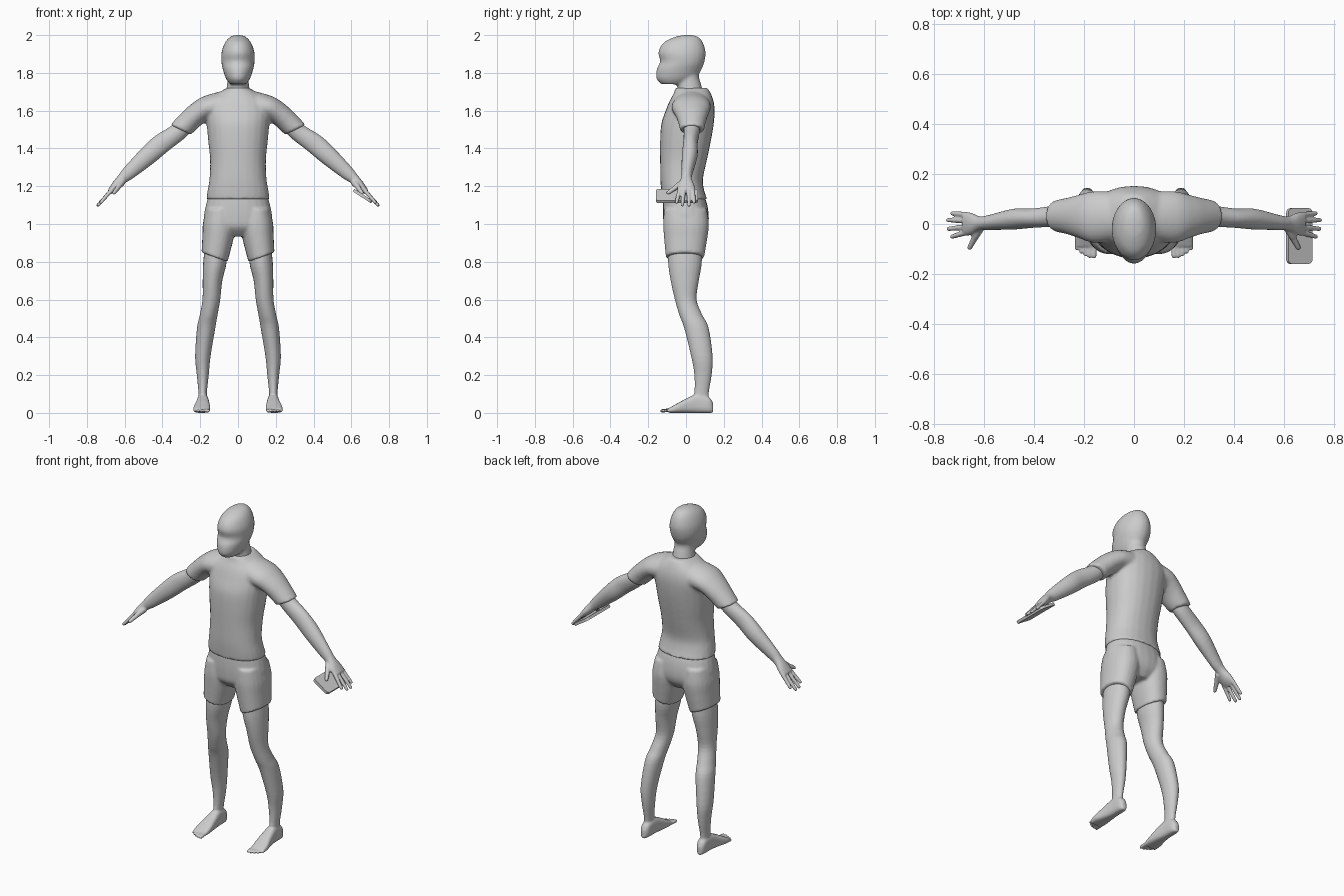
import bpy
import bmesh
import math
from mathutils import Vector, Matrix

cube = bpy.data.objects.get("Cube")
if cube:
    bpy.data.objects.remove(cube, do_unlink=True)

grey = bpy.data.materials.new("plain grey")
grey.use_nodes = True
grey.diffuse_color = (0.6, 0.6, 0.6, 1)
grey.node_tree.nodes["Principled BSDF"].inputs["Base Color"].default_value = grey.diffuse_color

SIDES = 24
STEPS = 4


# ---- helpers ----
def spline(rows):
    """Pass a smooth curve through rows of numbers."""
    result = []
    last = len(rows) - 1
    for i in range(last):
        before, start = rows[max(i - 1, 0)], rows[i]
        end, after = rows[i + 1], rows[min(i + 2, last)]
        for step in range(STEPS):
            t = step / STEPS
            result.append([
                b + t * ((c - a) / 2 + t * (a - 2.5 * b + 2 * c - d / 2 + t * (1.5 * (b - c) + (d - a) / 2)))
                for a, b, c, d in zip(before, start, end, after)])
    result.append(list(rows[last]))
    return result


def loft(bm, rings, side=1, squareness=1.0):
    """Skin a closed tube through (centre, half width, half depth) rings."""
    def bend(value):
        return math.copysign(abs(value) ** squareness, value)

    loops = []
    for centre, across, along in rings:
        loop = []
        for i in range(SIDES):
            angle = math.tau * i / SIDES
            point = centre + across * bend(math.cos(angle)) + along * bend(math.sin(angle))
            point.x *= side
            loop.append(bm.verts.new(point))
        loops.append(loop)
    faces = [bm.faces.new(loops[0]), bm.faces.new(loops[-1])]
    for low, high in zip(loops, loops[1:]):
        for i in range(SIDES):
            j = (i + 1) % SIDES
            faces.append(bm.faces.new((low[i], low[j], high[j], high[i])))
    bmesh.ops.recalc_face_normals(bm, faces=faces)


def slanted(rows):
    """Rings from outer x, z, inner x, z, front y and back y."""
    rings = []
    for xa, za, xb, zb, front, back in spline(rows):
        outer, inner = Vector((xa, 0, za)), Vector((xb, 0, zb))
        middle = (outer + inner) / 2 + Vector((0, (front + back) / 2, 0))
        rings.append((middle, (outer - inner) / 2, Vector((0, (back - front) / 2, 0))))
    return rings


def level(rows):
    """Horizontal rings from z, inner x, outer x, front y and back y."""
    return slanted([(xb, z, xa, z, front, back) for z, xa, xb, front, back in rows])


def centred(rows):
    """Horizontal rings on the middle line from z, half width, front and back."""
    return level([(z, -half, half, front, back) for z, half, front, back in rows])


def tube(bm, start, end, radius, tip):
    """Tapered round-ended digit."""
    start, end = Vector(start), Vector(end)
    axis = (end - start).normalized()
    across = axis.orthogonal().normalized()
    along = axis.cross(across)
    rings = [(start, across * radius, along * radius)]
    for angle in (0, 30, 60, 80):
        size = tip * math.cos(math.radians(angle))
        centre = end - axis * tip * (1 - math.sin(math.radians(angle)))
        rings.append((centre, across * size, along * size))
    loft(bm, rings)


def finish(name, bm, voxel=None, smooth=3, mirror=False):
    """Turn overlapping closed forms into one smooth skin."""
    mesh = bpy.data.meshes.new(name)
    bm.to_mesh(mesh)
    bm.free()
    mesh.materials.append(grey)
    part = bpy.data.objects.new(name, mesh)
    bpy.context.collection.objects.link(part)
    if voxel:
        remesh = part.modifiers.new("Blend", "REMESH")
        remesh.mode = "VOXEL"
        remesh.voxel_size = voxel
        remesh.use_smooth_shade = True
        soften = part.modifiers.new("Soften", "SMOOTH")
        soften.factor = 0.5
        soften.iterations = smooth
    if mirror:
        part.modifiers.new("Mirror", "MIRROR")
    return part


# ---- head and neck ----
bm = bmesh.new()
loft(bm, centred([
    (2.0, .015, -.01, .03), (1.99, .042, -.06, .065), (1.96, .069, -.119, .09),
    (1.91, .087, -.146, .104), (1.86, .088, -.137, .098), (1.82, .081, -.155, .083),
    (1.77, .064, -.157, .05), (1.74, .042, -.13, 0)]))
loft(bm, centred([
    (1.86, .06, -.04, .085), (1.79, .056, -.045, .068), (1.74, .058, -.046, .08),
    (1.66, .07, -.05, .1)]))
finish("head", bm, .008, 4)

# ---- shirt: trunk and two sleeves ----
bm = bmesh.new()
loft(bm, centred([
    (1.72, .06, -.056, .115), (1.69, .11, -.066, .132), (1.65, .155, -.088, .146),
    (1.6, .172, -.108, .152), (1.53, .166, -.131, .147), (1.44, .158, -.137, .132),
    (1.34, .148, -.137, .111), (1.24, .151, -.136, .09), (1.18, .161, -.132, .096),
    (1.13, .168, -.127, .112)]), squareness=.9)
for side in (1, -1):
    loft(bm, slanted([
        (.06, 1.71, .08, 1.54, -.07, .13), (.18, 1.677, .14, 1.555, -.076, .131),
        (.25, 1.633, .19, 1.528, -.056, .117), (.31, 1.577, .225, 1.495, -.04, .104),
        (.358, 1.525, .25, 1.473, -.033, .097)]), side)
finish("shirt", bm, .009, 5)

# ---- shorts: seat and two leg openings ----
bm = bmesh.new()
loft(bm, centred([
    (1.17, .15, -.118, .09), (1.1, .17, -.122, .113), (1.03, .181, -.121, .121),
    (.98, .16, -.112, .112), (.935, .06, -.07, .08)]), squareness=.9)
for side in (1, -1):
    loft(bm, slanted([
        (.17, 1.08, .02, 1.08, -.116, .11), (.186, 1.0, .01, 1.0, -.121, .121),
        (.189, .93, .024, .92, -.116, .113), (.193, .85, .055, .8, -.107, .096)]),
        side, .9)
finish("shorts", bm, .008, 3)

# ---- legs with feet and toes ----
bm = bmesh.new()
loft(bm, level([
    (.92, .06, .17, -.09, .08), (.8, .06, .184, -.095, .084), (.7, .083, .187, -.081, .068),
    (.6, .094, .188, -.059, .056), (.52, .108, .202, -.036, .086), (.45, .12, .217, -.01, .12),
    (.3, .145, .227, .027, .141), (.2, .155, .218, .044, .136), (.1, .165, .209, .042, .12),
    (.04, .162, .213, .01, .13)]))
foot = []
for y, inner, outer, top in spline([
        (.144, .175, .2, .05), (.12, .16, .213, .085), (.06, .156, .216, .1),
        (0, .15, .225, .075), (-.05, .147, .236, .048), (-.09, .15, .235, .026)]):
    foot.append((Vector(((inner + outer) / 2, y, top / 2)),
                 Vector(((outer - inner) / 2, 0, 0)), Vector((0, 0, top / 2))))
loft(bm, foot, squareness=.7)
for i in range(5):
    x = .159 + .0175 * i
    radius = .0105 - .0008 * i
    tube(bm, (x, -.07, .016), (x, -.138 + .002 * i * i, .01), radius, radius * .9)
finish("legs", bm, .005, 3, True)

# ---- arms with hands ----
bm = bmesh.new()
loft(bm, slanted([
    (.31, 1.555, .245, 1.495, -.015, .075), (.36, 1.515, .285, 1.452, -.012, .072),
    (.44, 1.465, .365, 1.39, -.015, .062), (.51, 1.4, .447, 1.322, -.022, .061),
    (.6, 1.302, .553, 1.244, -.024, .036), (.632, 1.26, .6, 1.215, -.027, .031),
    (.662, 1.222, .64, 1.178, -.044, .045), (.688, 1.183, .672, 1.158, -.045, .049)]))
for base, tip, reach in ((.037, .043, .731), (.013, .016, .748), (-.012, -.02, .746), (-.034, -.052, .732)):
    tube(bm, (.667, base, 1.182), (reach, tip, 1.84 - reach), .0115, .009)
tube(bm, (.615, -.012, 1.222), (.638, -.062, 1.19), .02, .014)
tube(bm, (.63, -.045, 1.2), (.66, -.102, 1.16), .014, .01)
finish("arms", bm, .005, 2, True)

# ---- handheld slab under the left palm ----
bm = bmesh.new()
bmesh.ops.create_cube(bm, size=1)
bmesh.ops.scale(bm, vec=(.115, .222, .016), verts=bm.verts)
corners = [e for e in bm.edges if abs(e.verts[0].co.z - e.verts[1].co.z) > .01]
bmesh.ops.bevel(bm, geom=corners, offset=.018, segments=5, profile=.5, affect="EDGES")
bmesh.ops.transform(
    bm, verts=bm.verts,
    matrix=Matrix.Translation((.66, -.048, 1.148)) @ Matrix.Rotation(math.radians(33), 4, "Y"))
slab = finish("handheld_slab", bm)
bpy.context.view_layer.objects.active = slab
slab.select_set(True)
bpy.ops.object.shade_smooth_by_angle()
